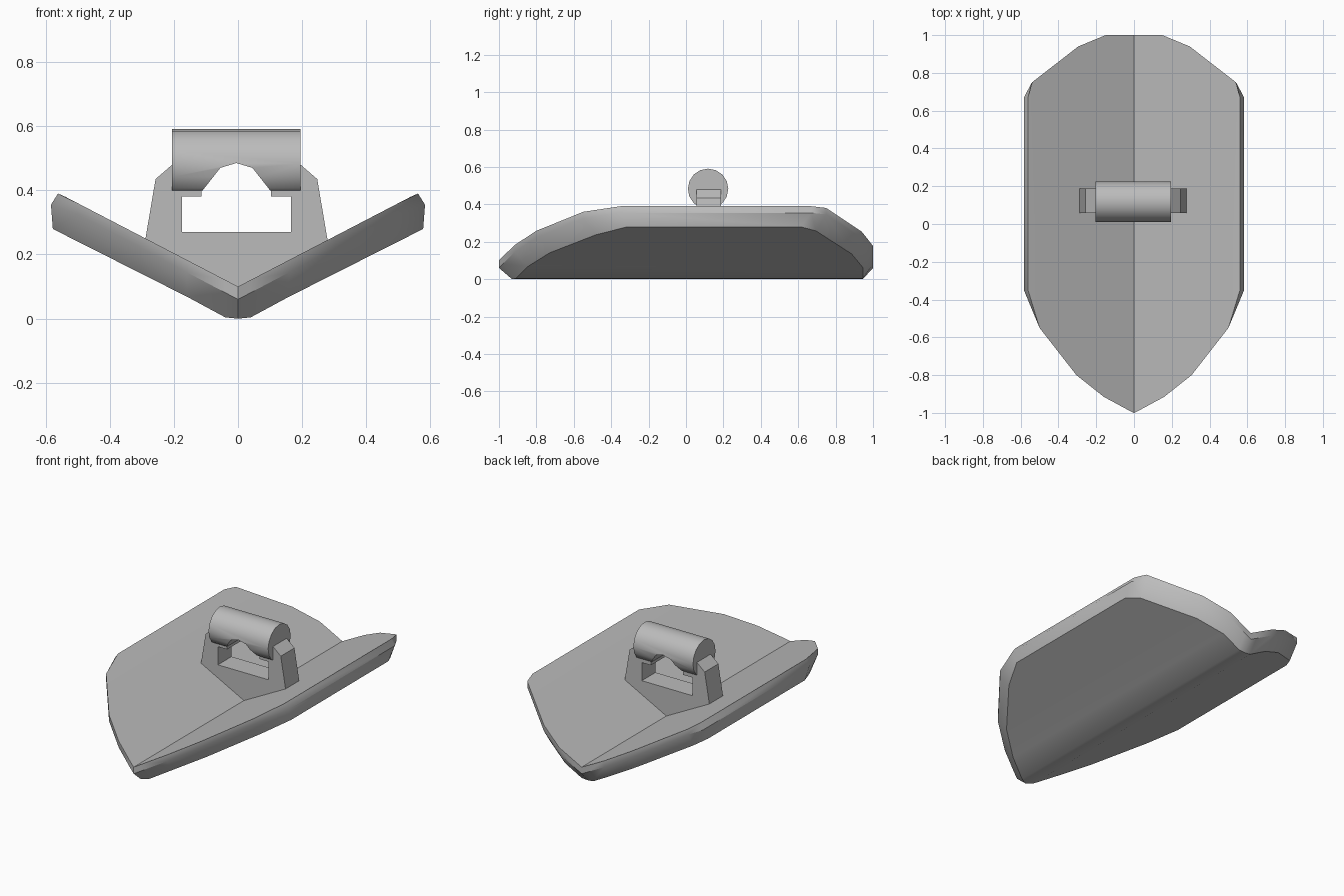
import bpy
import bmesh
import math
from mathutils import Matrix

if "Cube" in bpy.data.objects:
    bpy.data.objects.remove(bpy.data.objects["Cube"], do_unlink=True)

grey = bpy.data.materials.new("plain grey")
grey.use_nodes = True
grey.diffuse_color = (0.5, 0.5, 0.5, 1)
grey.node_tree.nodes["Principled BSDF"].inputs["Base Color"].default_value = (0.5, 0.5, 0.5, 1)


def make_object(name, bm):
    bmesh.ops.recalc_face_normals(bm, faces=bm.faces)
    mesh = bpy.data.meshes.new(name)
    bm.to_mesh(mesh)
    bm.free()
    mesh.materials.append(grey)
    obj = bpy.data.objects.new(name, mesh)
    bpy.context.collection.objects.link(obj)
    return obj


def select_only(obj):
    bpy.ops.object.select_all(action="DESELECT")
    obj.select_set(True)
    bpy.context.view_layer.objects.active = obj


def smooth(obj, degrees):
    select_only(obj)
    bpy.ops.object.shade_smooth_by_angle(angle=math.radians(degrees))


def prism(name, half, y0, y1, cx):
    """Extrude a mirrored x-z outline along y; half starts and ends on the axis."""
    outline = half + [(-x, z) for x, z in reversed(half[1:-1])]
    bm = bmesh.new()
    face = bm.faces.new([bm.verts.new((x + cx, y0, z)) for x, z in outline])
    ext = bmesh.ops.extrude_face_region(bm, geom=[face])
    moved = [g for g in ext["geom"] if isinstance(g, bmesh.types.BMVert)]
    bmesh.ops.translate(bm, verts=moved, vec=(0, y1 - y0, 0))
    return make_object(name, bm)


# Shield: folded plate from lengthwise columns, with bevelled rim rings
FRONT = [(0, -1), (0.04, -0.98), (0.16, -0.915), (0.305, -0.8), (0.5, -0.55), (0.583, -0.35)]
BACK = [(0, 1), (0.04, 1), (0.15, 1), (0.295, 0.94), (0.54, 0.75), (0.583, 0.67)]


def top_point(x, y):
    return (x - 0.022 * (x > 0.55), y, min(0.1 + 0.52 * x, 0.39))


def rim_point(x, y):
    return (x, y, min(0.06 + 0.53 * x, 0.355))


def bottom_point(x, y):
    inset = 0.07 if y < 0 else -0.055
    z = 0.1 * x if x < 0.05 else 0.5 * x - 0.012
    return (x * 0.99, y + inset * (1 if x < 0.55 or y > 0 else 0.5), z)


bm = bmesh.new()
for side in (1, -1):
    levels = []
    for fn in (top_point, rim_point, bottom_point):
        rows = []
        for pts in (FRONT, BACK):
            coords = [fn(x, y) for x, y in pts]
            rows.append([bm.verts.new((side * x, y, z)) for x, y, z in coords])
        levels.append(rows)
    for front, back in (levels[0], levels[2]):
        for i in range(len(front) - 1):
            bm.faces.new((front[i], front[i + 1], back[i + 1], back[i]))
    for upper, lower in zip(levels, levels[1:]):
        a = upper[0] + upper[1][::-1]
        b = lower[0] + lower[1][::-1]
        for i in range(len(a) - 1):
            bm.faces.new((a[i], a[i + 1], b[i + 1], b[i]))
bmesh.ops.remove_doubles(bm, verts=bm.verts, dist=0.0005)
smooth(make_object("shield_plate", bm), 35)

# Bracket: upright plate with a window and hooked arms
CENTRE = -0.005
prism("handle_bracket",
      [(0, 0.09), (0.285, 0.24), (0.252, 0.435), (0.2, 0.48), (0.108, 0.4),
       (0.108, 0.38), (0.17, 0.38), (0.17, 0.27), (0, 0.27)],
      0.057, 0.188, CENTRE)

# Grip: round bar, flattened below and notched in the middle
bm = bmesh.new()
turn = Matrix.Translation((CENTRE, 0.118, 0.483)) @ Matrix.Rotation(math.pi / 2, 4, "Y")
bmesh.ops.create_cone(bm, cap_ends=True, segments=16, radius1=0.108, radius2=0.108,
                      depth=0.4, matrix=turn)
grip = make_object("grip_bar", bm)
cutter = prism("grip_cutter",
               [(0, 0.3), (0.3, 0.3), (0.3, 0.4), (0.105, 0.4), (0.05, 0.47), (0, 0.485)],
               -0.1, 0.4, CENTRE)
cutter.hide_render = True
cut = grip.modifiers.new("notch", "BOOLEAN")
cut.operation = "DIFFERENCE"
cut.solver = "EXACT"
cut.object = cutter
select_only(grip)
bpy.ops.object.modifier_apply(modifier=cut.name)
bpy.data.objects.remove(cutter, do_unlink=True)
smooth(grip, 30)
